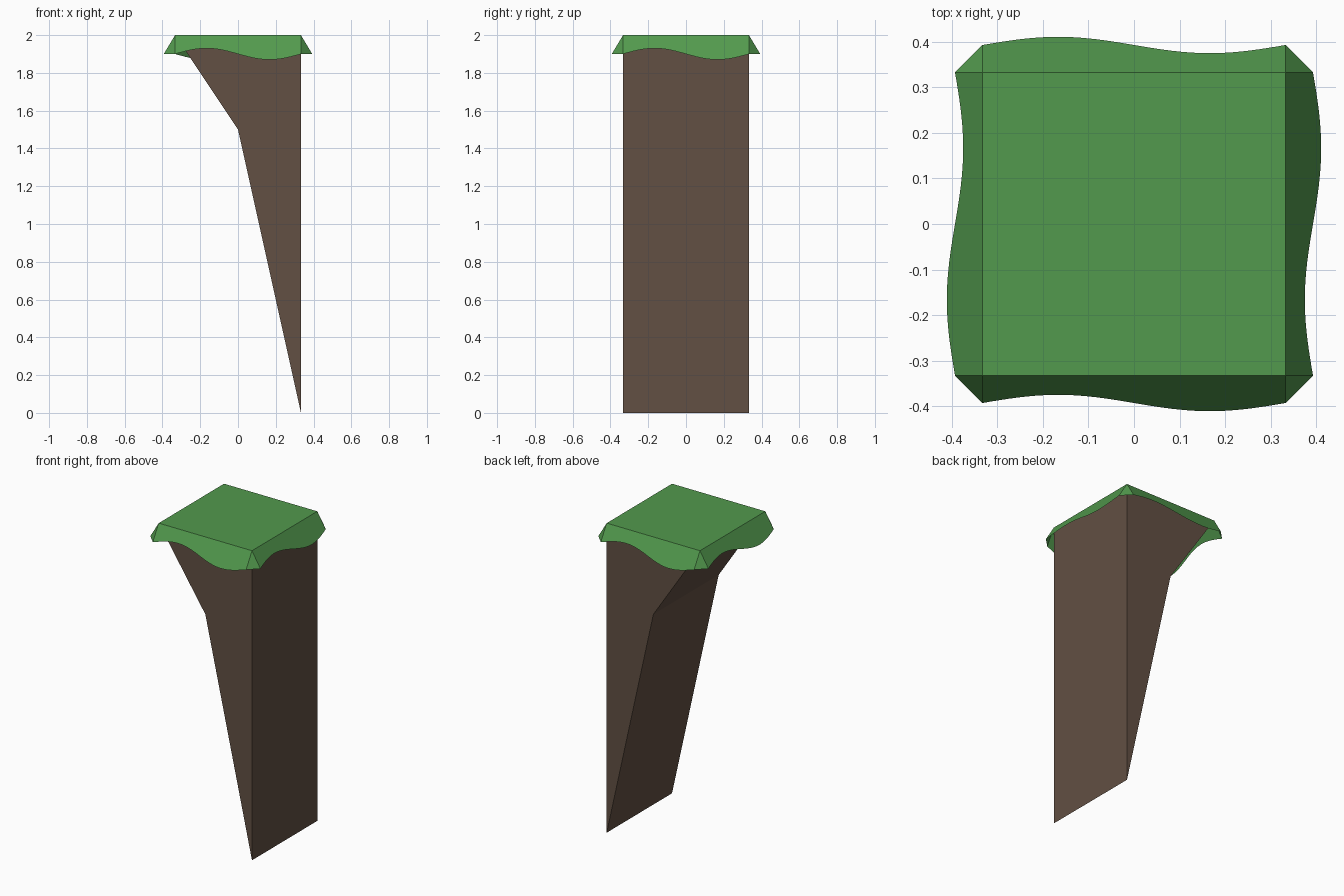
import bpy, bmesh, math
from mathutils import Matrix, Vector

old = bpy.data.objects.get("Cube")
if old:
    bpy.data.objects.remove(old, do_unlink=True)

HALF = 1 / 3     # half width of the block
TOP = 2.0
DROP = 0.1       # mean height of the grass fringe
WAVE = 0.03      # fringe wave height
FLARE = 0.6      # outward slope of the fringe
STEPS = 24


def material(name, colour):
    mat = bpy.data.materials.new(name)
    mat.use_nodes = True
    mat.diffuse_color = colour
    mat.node_tree.nodes["Principled BSDF"].inputs["Base Color"].default_value = colour
    return mat


def finish(bm, name, mat):
    bmesh.ops.remove_doubles(bm, verts=bm.verts, dist=1e-5)
    mesh = bpy.data.meshes.new(name)
    bm.to_mesh(mesh)
    bm.free()
    mesh.materials.append(mat)
    obj = bpy.data.objects.new(name, mesh)
    bpy.context.collection.objects.link(obj)
    return obj


grass = material("grass green", (0.085, 0.32, 0.075, 1))
earth = material("earth brown", (0.122, 0.08, 0.056, 1))

# Earth: tapering side profile extruded front to back, open under the grass
bm = bmesh.new()
profile = [(HALF, 0), (HALF, TOP), (-HALF, TOP), (0, 1.5)]
face = bm.faces.new([bm.verts.new((x, -HALF, z)) for x, z in profile])
ext = bmesh.ops.extrude_face_region(bm, geom=[face], use_keep_orig=True)
moved = [v for v in ext["geom"] if isinstance(v, bmesh.types.BMVert)]
bmesh.ops.translate(bm, verts=moved, vec=(0, 2 * HALF, 0))
bmesh.ops.recalc_face_normals(bm, faces=bm.faces)
lid = [f for f in bm.faces if all(v.co.z > TOP - 0.01 for v in f.verts)]
bmesh.ops.delete(bm, geom=lid, context='FACES_ONLY')
finish(bm, "earth_overhang", earth)

# Grass: flat top
bm = bmesh.new()
corners = [(-HALF, -HALF), (HALF, -HALF), (HALF, HALF), (-HALF, HALF)]
bm.faces.new([bm.verts.new((x, y, TOP)) for x, y in corners])

# Grass: one wavy flared fringe with a corner gusset, turned to all four sides
for side in range(4):
    turn = Matrix.Rotation(side * math.pi / 2, 3, 'Z')

    def vert(x, y, z):
        return bm.verts.new(turn @ Vector((x, y, z)))

    upper, lower = [], []
    for i in range(STEPS + 1):
        t = i / STEPS
        x = HALF * (2 * t - 1)
        drop = DROP - WAVE * math.sin(2 * math.pi * t)
        upper.append(vert(x, -HALF, TOP))
        lower.append(vert(x, -HALF - FLARE * drop, TOP - drop))
    for i in range(STEPS):
        bm.faces.new((lower[i], lower[i + 1], upper[i + 1], upper[i]))
    gusset = vert(HALF + FLARE * DROP, -HALF, TOP - DROP)
    bm.faces.new((lower[-1], gusset, upper[-1]))
finish(bm, "grass_cap", grass)
